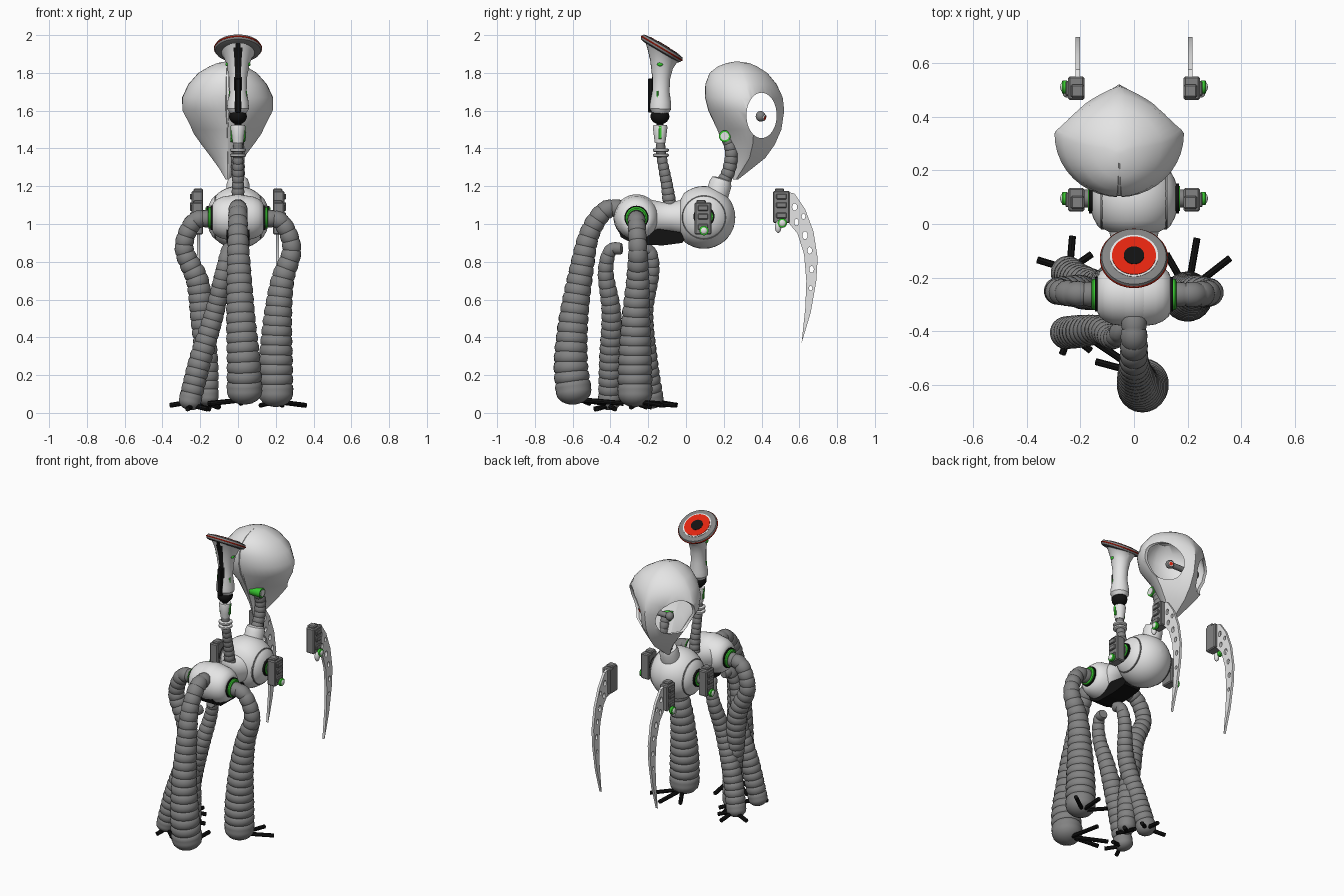
import bpy, bmesh, math
from mathutils import Vector, Matrix

if "Cube" in bpy.data.objects:
    bpy.data.objects.remove(bpy.data.objects["Cube"])


def material(name, r, g, b):
    m = bpy.data.materials.new(name)
    m.use_nodes = True
    m.diffuse_color = (r, g, b, 1)
    m.node_tree.nodes["Principled BSDF"].inputs["Base Color"].default_value = (r, g, b, 1)
    return m


WHITE = material("shell_white", .78, .78, .78)
GREY = material("rubber_grey", .225, .225, .225)
BLACK = material("black", .006, .006, .006)
RED = material("eye_red", .75, .018, .005)
GREEN = material("joint_green", .04, .58, .03)
parts = []


def finish(name, bm, *mats):
    bmesh.ops.remove_doubles(bm, verts=bm.verts, dist=1e-5)
    bmesh.ops.recalc_face_normals(bm, faces=bm.faces)
    me = bpy.data.meshes.new(name)
    bm.to_mesh(me)
    bm.free()
    for m in mats:
        me.materials.append(m)
    ob = bpy.data.objects.new(name, me)
    bpy.context.collection.objects.link(ob)
    parts.append(ob)
    return ob


def loft(name, rings, *mats):
    """Skin a list of vertex rings and close both ends."""
    bm = bmesh.new()
    rows = [[bm.verts.new(p) for p in ring] for ring in rings]
    n = len(rows[0])
    for a, b in zip(rows, rows[1:]):
        for i in range(n):
            bm.faces.new((a[i], a[(i + 1) % n], b[(i + 1) % n], b[i]))
    bm.faces.new(rows[0])
    bm.faces.new(rows[-1])
    return finish(name, bm, *mats)


def circle(c, u, v, r, n):
    return [c + r * (u * math.cos(t) + v * math.sin(t)) for t in (2 * math.pi * i / n for i in range(n))]


def lathe(name, profile, base, axis, *mats, n=32):
    """Turn (radius, height) points around an axis from a base point."""
    w = Vector(axis).normalized()
    u = Vector((0, 1, 0)) if abs(w.y) < .8 else Vector((1, 0, 0))
    v = w.cross(u).normalized()
    u = v.cross(w)
    return loft(name, [circle(Vector(base) + w * h, u, v, max(r, .0005), n) for r, h in profile], *mats)


def rod(name, p, q, r, mat, n=12):
    d = Vector(q) - Vector(p)
    return lathe(name, [(r, 0), (r, d.length)], p, d, mat, n=n)


def ball(name, c, size, mat):
    bm = bmesh.new()
    bmesh.ops.create_uvsphere(bm, u_segments=24, v_segments=14, radius=1,
                              matrix=Matrix.Translation(c) @ Matrix.Diagonal((*size, 1)))
    return finish(name, bm, mat)


def box(name, c, size, mat, bevel=.006):
    bm = bmesh.new()
    bmesh.ops.create_cube(bm, size=1, matrix=Matrix.Translation(c) @ Matrix.Diagonal((*size, 1)))
    bmesh.ops.bevel(bm, geom=bm.edges[:], offset=bevel, segments=1, affect='EDGES')
    return finish(name, bm, mat)


def ribbed_tube(name, pts, rib, mat=GREY, n=22):
    """Sweep a ribbed round section along (x, y, z, radius) points."""
    P = [Vector(p) for p in pts]
    P = [P[0] * 2 - P[1]] + P + [P[-1] * 2 - P[-2]]
    dense = []
    for a, b, c, d in zip(P, P[1:], P[2:], P[3:]):
        for k in range(16):
            t = k / 16
            dense.append(.5 * (2 * b + (c - a) * t + (2 * a - 5 * b + 4 * c - d) * t * t
                               + (3 * b - a - 3 * c + d) * t ** 3))
    dense.append(P[-2])
    lens = [0]
    for a, b in zip(dense, dense[1:]):
        lens.append(lens[-1] + (b.xyz - a.xyz).length)

    def at(s):
        i = next((i for i in range(1, len(lens) - 1) if lens[i] >= s), len(lens) - 1)
        return dense[i - 1].lerp(dense[i], (s - lens[i - 1]) / (lens[i] - lens[i - 1]))

    count = round(lens[-1] / rib)
    step = lens[-1] / count
    rings, u = [], None
    for i in range(count):
        for phase, f in ((0, .92), (.12, .98), (.5, 1.02), (.88, .98)):
            s = (i + phase) * step
            p = at(s)
            w = (at(min(s + .01, lens[-1])).xyz - at(max(s - .01, 0)).xyz).normalized()
            u = u or w.orthogonal()
            u = (u - w * u.dot(w)).normalized()
            rings.append(circle(p.xyz, u, w.cross(u), p.w * f, n))
    end = dense[-1]
    for a in (0, .4, .8, 1.15, 1.5):
        rings.append(circle(end.xyz + w * end.w * .75 * math.sin(a), u, w.cross(u), end.w * math.cos(a), n))
    return loft(name, rings, mat)


# Body: small front globe, waist and large rear globe
def globe(r, c, a0, a1):
    return [(r * math.sin(math.radians(a)), c - r * math.cos(math.radians(a))) for a in range(a0, a1, 10)]


lathe("body", globe(.122, -.262, 0, 131) + [(.082, -.13), (.08, -.08), (.092, -.03)]
      + globe(.166, .095, 50, 181), (0, 0, 1.035), (0, 1, 0), WHITE, n=40)
bm = bmesh.new()
outline = [(-.36, .975), (-.345, .93), (-.27, .89), (-.12, .887), (-.02, .9), (.01, .95), (-.15, .975)]
face = bm.faces.new([bm.verts.new((-.06, y, z)) for y, z in outline])
ext = bmesh.ops.extrude_face_region(bm, geom=[face])
bmesh.ops.translate(bm, vec=(.12, 0, 0), verts=[v for v in ext["geom"] if isinstance(v, bmesh.types.BMVert)])
finish("belly", bm, BLACK)

# Side joints, arm modules and detached blades
for s, side in ((1, "left"), (-1, "right")):
    hip, arm = (0, -.262, 1.033), (s * .11, .095, 1.04)
    lathe(side + "_hip_shell", [(.119, 0), (.118, .04), (.112, .08), (.1, .108), (.082, .13), (.066, .136)],
          hip, (s, 0, 0), WHITE, n=40)
    lathe(side + "_hip_ring", [(.064, .1), (.064, .145)], hip, (s, 0, 0), BLACK)
    lathe(side + "_hip_joint", [(.058, .1), (.058, .153), (.05, .159)], hip, (s, 0, 0), GREEN)
    lathe(side + "_globe_seam", [(.116, 0), (.116, .016)], (s * .107, .095, 1.035), (s, 0, 0), GREY, n=48)
    lathe(side + "_globe_cap", [(.113, 0), (.112, .008), (.1, .02), (.07, .036), (.03, .045)],
          (s * .117, .095, 1.035), (s, 0, 0), WHITE, n=48)
    lathe(side + "_arm_socket", [(.056, 0), (.056, .058)], arm, (s, 0, 0), BLACK)
    lathe(side + "_arm_joint", [(.047, 0), (.047, .061)], arm, (s, 0, 0), GREEN)
    lathe(side + "_arm_pin", [(.034, 0), (.034, .08)], arm, (s, 0, 0), GREY)
    for label, y, z, drop in (("arm", .09, 1.03, .065), ("blade", .505, 1.09, .085)):
        name = side + "_" + label
        box(name + "_module", (s * .215, y, z), (.06, .088, .17), GREY)
        box(name + "_module_cap", (s * .21, y - .01, z + .085), (.05, .05, .025), GREY)
        for dz in (-.045, .01, .055):
            box(name + "_module_rib", (s * .245, y, z + dz), (.02, .055, .03), GREY, .004)
        lathe(name + "_knuckle", [(.02, 0), (.025, .006), (.025, .02), (.019, .024)],
              (s * .245, y + .005, z - drop), (s, 0, 0), GREEN)
        ball(name + "_knuckle_cap", (s * .266, y + .005, z - drop), (.009, .018, .018), WHITE)
    ball(side + "_blade_latch", (s * .25, .488, .985), (.016, .017, .032), WHITE)
    # Curved perforated blade
    cu = bpy.data.curves.new(side + "_blade_outline", 'CURVE')
    cu.dimensions, cu.fill_mode, cu.extrude = '2D', 'BOTH', .008
    edge = [(.54, 1.17), (.575, 1.16), (.63, 1.08), (.675, .96), (.697, .82), (.69, .7), (.66, .53), (.612, .37),
            (.632, .56), (.637, .7), (.625, .84), (.59, .95), (.54, 1.01)]
    shapes = [edge] + [[(y + r * math.cos(k * .524), z + 1.5 * r * math.sin(k * .524)) for k in range(12)]
                       for y, z, r in ((.575, 1.09, .013), (.585, 1.01, .012), (.622, 1.04, .01), (.63, .94, .014),
                                       (.655, .86, .012), (.665, .76, .012), (.66, .66, .009))]
    for shape in shapes:
        sp = cu.splines.new('POLY')
        sp.points.add(len(shape) - 1)
        sp.use_cyclic_u = True
        for pt, (y, z) in zip(sp.points, shape):
            pt.co = (y, z, 0, 1)
    tmp = bpy.data.objects.new("blade_outline", cu)
    bpy.context.collection.objects.link(tmp)
    me = bpy.data.meshes.new_from_object(tmp.evaluated_get(bpy.context.evaluated_depsgraph_get()))
    bpy.data.objects.remove(tmp)
    bm = bmesh.new()
    bm.from_mesh(me)
    bm.transform(Matrix(((0, 0, 1, s * .21), (1, 0, 0, 0), (0, 1, 0, 0), (0, 0, 0, 1))))
    finish(side + "_blade", bm, WHITE)

# Five legs
ribbed_tube("front_leg", [(0, -.34, 1.085, .045), (0, -.43, 1.07, .05), (0, -.51, .95, .054), (.005, -.555, .75, .065),
            (.015, -.595, .5, .078), (.03, -.61, .27, .09), (.035, -.595, .115, .095)], .052)
ribbed_tube("left_leg", [(.14, -.262, 1.03, .045), (.23, -.262, 1.01, .047), (.285, -.255, .87, .05),
            (.235, -.255, .7, .062), (.21, -.265, .5, .076), (.2, -.27, .27, .09), (.2, -.27, .1, .092)], .052)
ribbed_tube("right_leg", [(-.14, -.262, 1.03, .045), (-.235, -.258, 1.01, .047), (-.285, -.25, .87, .05),
            (-.215, -.25, .7, .06), (-.19, -.255, .5, .062), (-.165, -.26, .27, .06), (-.16, -.26, .08, .057)], .046)
ribbed_tube("inner_front_leg", [(-.04, -.34, .87, .03), (-.055, -.4, .86, .035), (-.08, -.425, .74, .042),
            (-.125, -.395, .53, .052), (-.2, -.4, .28, .06), (-.255, -.405, .06, .06)], .044)
ribbed_tube("inner_rear_leg", [(-.04, -.235, .87, .03), (-.055, -.19, .85, .035), (-.08, -.183, .74, .042),
            (-.125, -.225, .53, .052), (-.2, -.21, .28, .06), (-.25, -.18, .07, .062)], .044)

# Claws: each foot has three, the last one shorter
for foot, x, y, z, reach, angles in (("front", .035, -.56, .07, .23, (95, 146, 165)),
                                     ("left", .2, -.25, .06, .2, (38, 80, 120)),
                                     ("right", -.16, -.26, .05, .08, (40, 90, -30)),
                                     ("inner_front", -.24, -.41, .04, .1, (-38, 20, -110)),
                                     ("inner_rear", -.24, -.17, .06, .125, (163, 85, 35))):
    for k, a in enumerate(angles):
        d = Vector((math.cos(math.radians(a)), math.sin(math.radians(a)), 0))
        p = Vector((x, y, z))
        rod(foot + "_claw", p, p + d * reach * (1 if k < 2 else .8) + Vector((0, 0, -.02)), .013, BLACK, 8)

# Eye stalk
ribbed_tube("stalk", [(0, -.085, 1.09, .037), (0, -.1, 1.2, .032), (0, -.13, 1.36, .027), (0, -.135, 1.42, .025)], .032)
for k in range(2):
    lathe("stalk_disc", [(.036, 0), (.042, .004), (.042, .014), (.036, .018)], (0, -.133, 1.355 + k * .027), (0, 0, 1), WHITE)
lathe("stalk_cup", [(.028, 0), (.032, .03), (.039, .085), (.036, .095)], (0, -.137, 1.428), (0, 0, 1), WHITE)
rod("stalk_pin", (0, -.138, 1.5), (0, -.138, 1.58), .018, BLACK)
ball("stalk_ball", (0, -.138, 1.57), (.047, .05, .042), BLACK)
horn = lathe("horn", [(.042, 0), (.058, .025), (.056, .06), (.046, .12), (.048, .19), (.06, .26), (.078, .31), (.095, .335)],
             (0, -.137, 1.585), (0, .03, 1), WHITE, BLACK, n=40)
for f in horn.data.polygons:
    if abs(f.center.x) < .019 and f.center.y < -.15:
        f.material_index = 1
for v in horn.data.vertices:  # lean the flared mouth to meet the tilted disc
    v.co.z -= .6 * (v.co.y + .132) * max(0, (v.co.z - 1.76) / .16)
box("horn_spine", (0, -.189, 1.68), (.03, .024, .18), BLACK, .004)
for s in (1, -1):
    box("cup_stripe", (s * .034, -.137, 1.485), (.009, .016, .07), GREEN, .002)
    box("horn_lower_mark", (s * .044, -.15, 1.68), (.009, .01, .05), GREEN, .002)
    ball("horn_upper_mark", (s * .058, -.137, 1.845), (.008, .016, .01), GREEN)

# Tilted eye disc with flush coloured rings
tilt = Vector((0, .51, .86)).normalized()
centre = Vector((0, -.128, 1.93))
lathe("eye_rim", [(.1, -.02), (.12, -.014), (.126, 0), (.12, .014), (.1, .018)], centre, tilt, GREY, n=48)
lathe("eye_rim_band", [(.1255, -.004), (.1275, -.002), (.1275, .002), (.1255, .004)], centre, tilt, RED, n=48)
for name, r, h, mat in (("eye_white", .09, .02, WHITE), ("eye_iris", .082, .022, RED), ("eye_pupil", .038, .024, BLACK)):
    lathe(name, [(r, 0), (r, h)], centre, tilt, mat, n=40)

# Pod neck
lathe("neck_socket", [(.06, 0), (.06, .06), (.052, .085), (.035, .09)], (0, .165, 1.155), (0, .3, 1), WHITE)
ribbed_tube("neck", [(0, .18, 1.19, .036), (0, .225, 1.28, .036), (0, .24, 1.38, .034), (0, .215, 1.46, .03)], .034)
rod("neck_joint", (-.04, .205, 1.465), (.038, .205, 1.465), .031, GREEN, 20)
rod("neck_joint_cap", (-.044, .205, 1.465), (.042, .205, 1.465), .022, WHITE, 20)

# Hollow teardrop pod: rounded front, wedge-shaped back, side openings
PX = -.055
levels = [(1.86, .26, .28, .012), (1.852, .215, .335, .055), (1.835, .17, .375, .095), (1.8, .125, .43, .155),
          (1.74, .102, .48, .208), (1.67, .1, .512, .241), (1.6, .118, .52, .241), (1.5, .165, .505, .195),
          (1.42, .198, .47, .138), (1.35, .225, .42, .085), (1.29, .24, .345, .042), (1.235, .25, .275, .01)]
turns = sorted([k * 9 for k in range(40)] + [270 + d for d in (-2.4, -1.6, 1.6, 2.4)])


def pod_ring(z, y0, y1, hw, shrink=0, groove=0):
    ring, ym = [], y0 + (y1 - y0) * .57
    wedge = 1.15 + .75 * min(1, max(0, (1.75 - z) / .15))
    keel = 1.4 if z < 1.55 else 1
    for a in turns:
        c, s = math.cos(math.radians(a)), math.sin(math.radians(a))
        power = wedge if s > 0 else keel
        depth = (y1 - ym if s > 0 else ym - y0) - shrink - (groove if abs(a - 270) < 2 else 0)
        ring.append(Vector((PX + math.copysign(abs(c) ** power, c) * (hw - shrink),
                            ym + math.copysign(abs(s) ** power, s) * depth, z)))
    return ring


pod = loft("pod", [pod_ring(*l, 0, min(.005, l[3] / 8)) for l in levels], WHITE)
cavity = loft("pod_cavity", [pod_ring(*l, .02) for l in levels[2:-2]], WHITE)
opening = lathe("pod_opening", [(.08, -.5), (.08, .5)], (PX, .4, 1.575), (1, 0, 0), WHITE, n=48)
for v in opening.data.vertices:
    v.co.z = 1.575 + (v.co.z - 1.575) * 1.5
for cutter in (cavity, opening):
    cutter.hide_render = True
    mod = pod.modifiers.new("cut", 'BOOLEAN')
    mod.operation, mod.solver, mod.object = 'DIFFERENCE', 'EXACT', cutter
bpy.context.view_layer.update()
pod.data = bpy.data.meshes.new_from_object(pod.evaluated_get(bpy.context.evaluated_depsgraph_get()))
pod.modifiers.clear()
for cutter in (cavity, opening):
    parts.remove(cutter)
    bpy.data.objects.remove(cutter)

# Small eyes inside the pod on a shared axle
rod("pod_eye_axle", (PX - .1, .395, 1.57), (PX + .1, .395, 1.57), .018, GREY)
for s in (1, -1):
    ball("pod_eye", (PX + s * .1, .395, 1.57), (.026, .026, .028), GREY)
look = Vector((.35, .85, -.35)).normalized()
for name, r, h, mat in (("pod_eye_ring", .017, .026, WHITE), ("pod_eye_dot", .011, .028, RED)):
    lathe(name, [(r, 0), (r, h)], (PX + .1, .395, 1.57), look, mat, n=20)

# Smooth shading with sharp edges kept
bpy.ops.object.select_all(action='DESELECT')
for ob in parts:
    ob.select_set(True)
bpy.context.view_layer.objects.active = parts[0]
bpy.ops.object.shade_smooth_by_angle(angle=math.radians(35))
